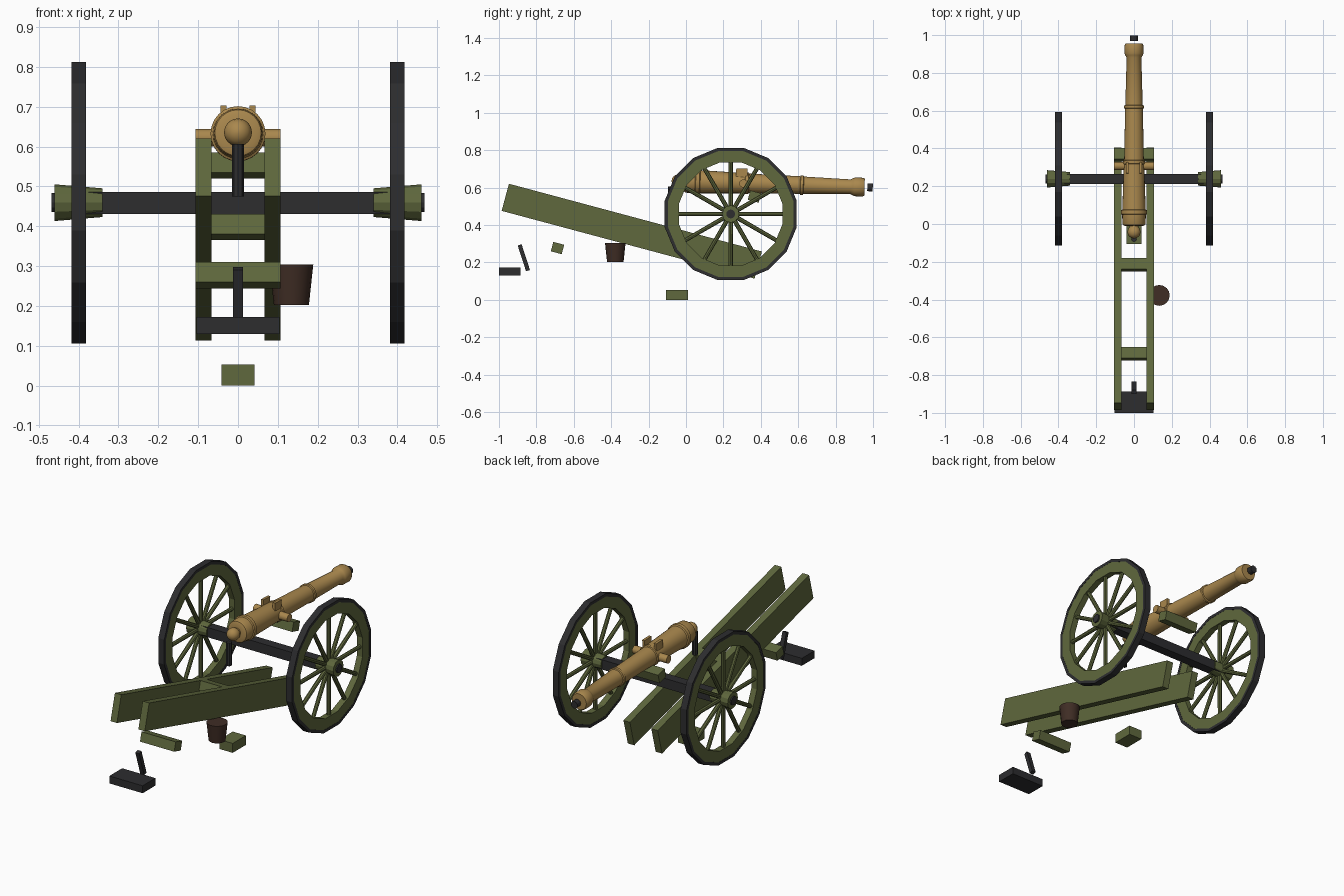
import bpy, bmesh, math
from mathutils import Matrix, Vector

if "Cube" in bpy.data.objects:
    bpy.data.objects.remove(bpy.data.objects["Cube"])


def material(name, rgb):
    m = bpy.data.materials.new(name)
    m.diffuse_color = (*rgb, 1)
    m.use_nodes = True
    m.node_tree.nodes["Principled BSDF"].inputs["Base Color"].default_value = m.diffuse_color
    return m


OLIVE = material("olive_paint", (0.115, 0.138, 0.047))
BRONZE = material("bronze", (0.40, 0.245, 0.075))
IRON = material("dark_iron", (0.026, 0.026, 0.028))
WOOD = material("dark_brown_wood", (0.05, 0.026, 0.018))


def finish(bm, name, mat, loc=(0, 0, 0), tilt=0, smooth=False):
    bmesh.ops.recalc_face_normals(bm, faces=bm.faces)
    me = bpy.data.meshes.new(name)
    bm.to_mesh(me)
    bm.free()
    ob = bpy.data.objects.new(name, me)
    bpy.context.collection.objects.link(ob)
    me.materials.append(mat)
    ob.location = loc
    ob.rotation_euler = (math.radians(tilt), 0, 0)
    if smooth:
        bpy.ops.object.select_all(action='DESELECT')
        bpy.context.view_layer.objects.active = ob
        ob.select_set(True)
        bpy.ops.object.shade_smooth_by_angle(angle=math.radians(35))
    return ob


def box(name, mat, loc, size, tilt=0):
    bm = bmesh.new()
    bmesh.ops.create_cube(bm, size=1)
    bmesh.ops.scale(bm, vec=size, verts=bm.verts)
    return finish(bm, name, mat, loc, tilt)


def lathe(name, mat, profile, n, axis, loc=(0, 0, 0), closed=False, phase=0.0, tilt=0, smooth=False):
    """Turn (position, radius) points about an axis; closed makes a ring."""
    bm = bmesh.new()
    rows = []
    for a, r in profile:
        row = []
        for i in range(n):
            t = 2 * math.pi * (i + phase) / n
            u, v = r * math.cos(t), r * math.sin(t)
            row.append(bm.verts.new({'X': (a, u, v), 'Y': (u, a, v), 'Z': (u, v, a)}[axis]))
        rows.append(row)
    pairs = list(zip(rows, rows[1:]))
    if closed:
        pairs.append((rows[-1], rows[0]))
    for p, q in pairs:
        for i in range(n):
            j = (i + 1) % n
            bm.faces.new((p[i], p[j], q[j], q[i]))
    if not closed:
        bm.faces.new(rows[0])
        bm.faces.new(rows[-1])
    return finish(bm, name, mat, loc, tilt, smooth)


# Wheels
WY, WZ = 0.239, 0.459
for side, s in (("left", -1), ("right", 1)):
    at = (s * 0.4, WY, WZ)

    def ring(name, mat, w, r0, r1):
        lathe(side + name, mat, [(-w, r0), (w, r0), (w, r1), (-w, r1)], 16, 'X', at, True, 0.5)

    ring("_tyre", IRON, 0.0185, 0.343, 0.36)
    ring("_felloe", OLIVE, 0.0175, 0.282, 0.344)
    # Hub, wider at its outer end, with an iron cap
    lathe(side + "_hub", OLIVE, [(-s * 0.06, 0.036), (s * 0.06, 0.046)], 12, 'X', at)
    lathe(side + "_hub_cap", IRON, [(s * 0.04, 0.024), (s * 0.068, 0.024)], 12, 'X', at)
    # Twelve spokes
    bm = bmesh.new()
    for k in range(12):
        m = Matrix.Rotation(k * math.pi / 6, 4, 'X') @ Matrix.Translation((0, 0, 0.16))
        bmesh.ops.create_cone(bm, cap_ends=True, segments=8, radius1=0.012, radius2=0.011,
                              depth=0.26, matrix=m)
    finish(bm, side + "_spokes", OLIVE, at)
    # Long side beam of the carriage
    box(side + "_trail_cheek", OLIVE, (s * 0.087, -0.29, 0.367), (0.04, 1.40, 0.15), -15)

box("axle", IRON, (0, WY, WZ - 0.001), (0.80, 0.054, 0.055))

# Cross pieces
for name, y, z in (("rear", -0.687, 0.277), ("middle", -0.217, 0.398), ("front", 0.366, 0.552)):
    box(name + "_transom", OLIVE, (0, y, z), (0.214, 0.06, 0.052), -15)

# Barrel, turned profile from knob to muzzle
TILT = -1.9
AXIS = (0, 0, 0.634)
knob = [(-0.042 - 0.035 * math.cos(t), 0.035 * math.sin(t))
        for t in [math.radians(d) for d in (6, 25, 45, 65, 90, 115, 138)]]
body = [(-0.010, 0.023), (-0.010, 0.048), (-0.006, 0.058), (0.0, 0.061),
        (0.048, 0.063), (0.052, 0.069), (0.072, 0.069), (0.076, 0.062),
        (0.315, 0.054), (0.318, 0.058), (0.334, 0.058), (0.337, 0.052),
        (0.610, 0.047), (0.613, 0.052), (0.627, 0.052), (0.630, 0.046),
        (0.880, 0.039), (0.893, 0.046), (0.903, 0.050), (0.945, 0.050), (0.955, 0.045)]
lathe("barrel", BRONZE, knob + body, 24, 'Y', AXIS, tilt=TILT, smooth=True)
lathe("muzzle_plug", IRON, [(0.97, 0.021), (0.999, 0.021)], 12, 'Y', AXIS, tilt=TILT)
lathe("trunnions", BRONZE, [(-0.107, 0.022), (0.107, 0.022)], 16, 'X', (0, 0.307, 0.622), smooth=True)
for side, s in (("left", -1), ("right", 1)):
    box(side + "_lifting_handle", BRONZE, (s * 0.036, 0.298, 0.676), (0.015, 0.06, 0.052), TILT)

# Elevating screw under the knob
lathe("elevating_screw", IRON, [(0.475, 0.015), (0.606, 0.015)], 8, 'Z', (0, -0.08, 0))

# Trail plate and handspike
box("trail_plate", IRON, (0, -0.943, 0.151), (0.208, 0.114, 0.042))
box("handspike", IRON, (0, -0.867, 0.225), (0.024, 0.022, 0.145), 18)

# Bucket and ammunition box
lathe("bucket", WOOD, [(0.202, 0.044), (0.304, 0.055)], 16, 'Z', (0.134, -0.378, 0), smooth=True)
box("ammunition_box", OLIVE, (0, -0.047, 0.0265), (0.082, 0.118, 0.053))
